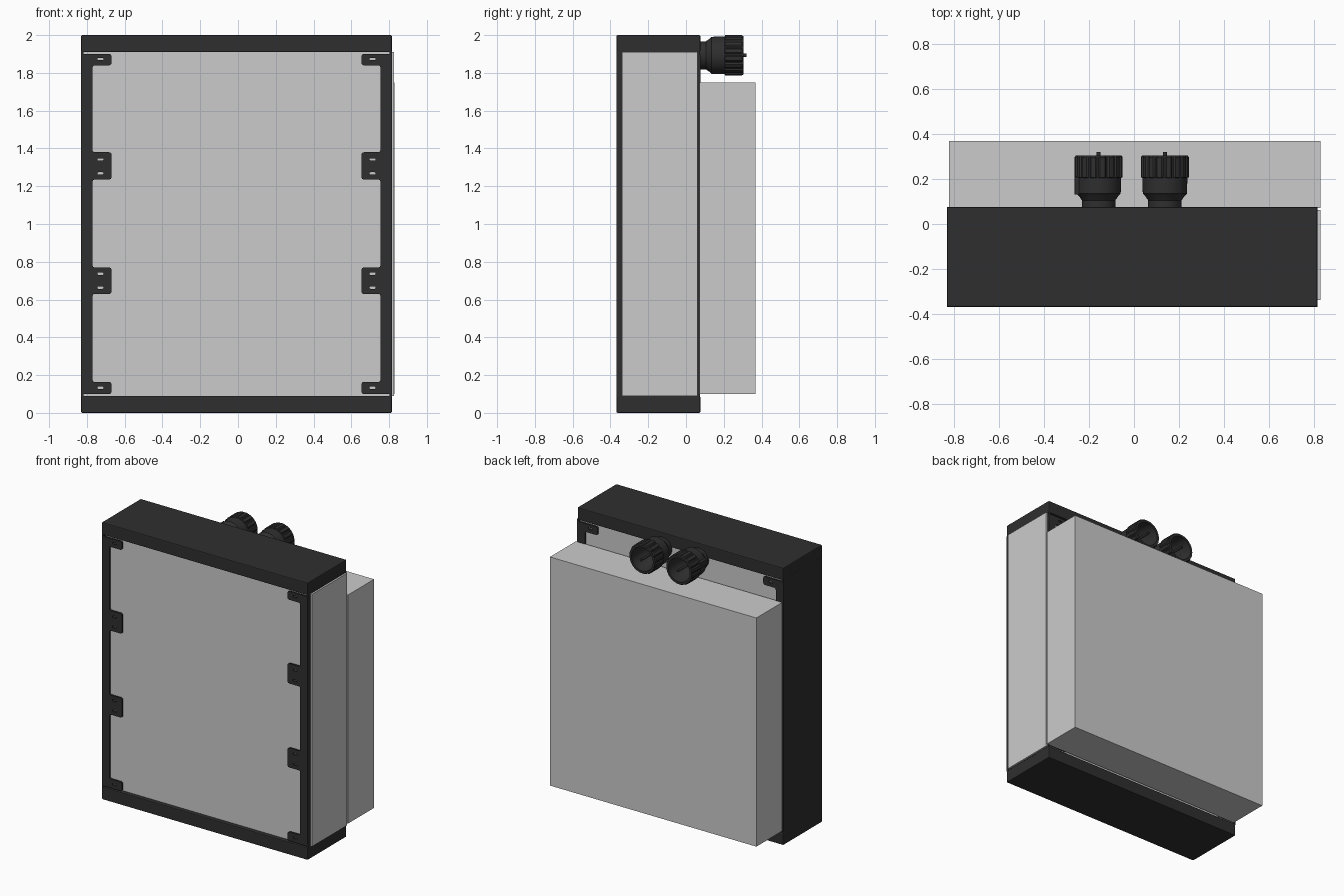
import bpy, bmesh, math
from mathutils import Vector, Matrix

if "Cube" in bpy.data.objects:
    bpy.data.objects.remove(bpy.data.objects["Cube"])

CX = -0.008                      # frame centre in x
HALF = 0.822                     # frame half width
Y0, Y1 = -0.368, 0.076           # frame front and back

dark = bpy.data.materials.new("dark_metal")
dark.diffuse_color = (0.028, 0.028, 0.028, 1)
dark.use_nodes = True
dark.node_tree.nodes["Principled BSDF"].inputs["Base Color"].default_value = dark.diffuse_color


def box(name, lo, hi, mat=None, bevel=0):
    bm = bmesh.new()
    bmesh.ops.create_cube(bm, size=1)
    lo, hi = Vector(lo), Vector(hi)
    for v in bm.verts:
        v.co = (lo + hi) / 2 + v.co * (hi - lo)
    me = bpy.data.meshes.new(name)
    bm.to_mesh(me)
    bm.free()
    ob = bpy.data.objects.new(name, me)
    bpy.context.collection.objects.link(ob)
    if mat:
        me.materials.append(mat)
    if bevel:
        m = ob.modifiers.new("bevel", 'BEVEL')
        m.width, m.segments = bevel, 2
    return ob


def rounded(pts, r, n=4):
    out = []
    for i, p in enumerate(pts):
        p = Vector(p)
        a, b = Vector(pts[i - 1]), Vector(pts[(i + 1) % len(pts)])
        p0, p1 = p + (a - p).normalized() * r, p + (b - p).normalized() * r
        for k in range(n + 1):
            t = k / n
            out.append(p0 * (1 - t) ** 2 + p * 2 * t * (1 - t) + p1 * t * t)
    return out


def plate(name, loops, y, thick):
    # flat plate with holes: first loop is the outline, the rest are cut-outs
    cu = bpy.data.curves.new(name, 'CURVE')
    cu.dimensions, cu.fill_mode, cu.extrude = '2D', 'BOTH', thick / 2
    for loop in loops:
        s = cu.splines.new('POLY')
        s.points.add(len(loop) - 1)
        for q, p in zip(s.points, loop):
            q.co = (p[0], p[1], 0, 1)
        s.use_cyclic_u = True
    cu.materials.append(dark)
    ob = bpy.data.objects.new(name, cu)
    bpy.context.collection.objects.link(ob)
    ob.rotation_euler.x = math.pi / 2
    ob.location.y = y
    bpy.ops.object.select_all(action='DESELECT')
    ob.select_set(True)
    bpy.context.view_layer.objects.active = ob
    bpy.ops.object.convert(target='MESH')


# Top and bottom channels
for name, z0, z1 in (("top_channel", 1.91, 2.0), ("bottom_channel", 0, 0.09)):
    box(name, (CX - HALF, Y0, z0), (CX + HALF, Y1, z1), dark, 0.006)

# Side rails: web plus slotted flanges at the front and the back
tabs = [(0.10, 0.164), (0.63, 0.77), (1.236, 1.38), (1.84, 1.90)]
slots = [0.133, 0.663, 0.737, 1.268, 1.342, 1.873]
strip, reach = 0.06, 0.16
outline = [(0, 0.10)]
for i, (z0, z1) in enumerate(tabs):
    if i:
        outline.append((strip, z0))
    outline += [(reach, z0), (reach, z1)]
    if i < len(tabs) - 1:
        outline.append((strip, z1))
outline.append((0, 1.90))
loops = [rounded(outline, 0.014)]
for z in slots:
    loops.append(rounded([(0.085, z - 0.006), (0.118, z - 0.006),
                          (0.118, z + 0.006), (0.085, z + 0.006)], 0.006))
for side, s in (("left", -1), ("right", 1)):
    xa, xb = sorted((CX + s * HALF, CX + s * (HALF - 0.012)))
    box(side + "_web", (xa, Y0 + 0.001, 0.085), (xb, Y1 - 0.001, 1.915), dark)
    placed = [[(CX + s * (HALF - u), z) for u, z in lp] for lp in loops]
    plate(side + "_front_flange", placed, Y0 + 0.007, 0.014)
    plate(side + "_back_flange", placed, Y1 - 0.006, 0.012)

# Grey volumes: inside the frame and behind it
box("inner_body", (-0.819, -0.338, 0.09), (0.827, 0.062, 1.91))
box("rear_body", (-0.82, 0.072, 0.10), (0.828, 0.369, 1.75))


# Round connectors with ribbed collars and open ends
def connector(name, x, z):
    lobes, per = 16, 6
    n = lobes * per
    prof = [(0, .07), (.074, .07), (.074, .105), (.088, .125), (.098, .135),
            (.1, .205), (.107, .207), (.107, .296), (.101, .304), (.085, .304),
            (.08, .2), (.05, .14), (.0, .14)]
    bm = bmesh.new()
    rings = []
    for k, (r, y) in enumerate(prof):
        if r == 0:
            rings.append([bm.verts.new((0, y, 0))] * n)
            continue
        ring = []
        for i in range(n):
            groove = k in (6, 7) and i % per < 2
            rr = 0.1 if groove else r
            a = math.tau * i / n
            ring.append(bm.verts.new((rr * math.cos(a), y, rr * math.sin(a))))
        rings.append(ring)
    for p, q in zip(rings, rings[1:]):
        for i in range(n):
            j = (i + 1) % n
            f = list(dict.fromkeys((p[i], p[j], q[j], q[i])))
            bm.faces.new(f)
    # centre pin
    bmesh.ops.create_cone(bm, cap_ends=True, segments=16, radius1=0.009,
                          radius2=0.009, depth=0.185,
                          matrix=Matrix.Translation((0, 0.2265, 0))
                          @ Matrix.Rotation(math.pi / 2, 4, 'X'))
    bmesh.ops.recalc_face_normals(bm, faces=bm.faces)
    me = bpy.data.meshes.new(name)
    bm.to_mesh(me)
    bm.free()
    me.materials.append(dark)
    ob = bpy.data.objects.new(name, me)
    bpy.context.collection.objects.link(ob)
    ob.location = (x, 0, z)
    bpy.ops.object.select_all(action='DESELECT')
    ob.select_set(True)
    bpy.context.view_layer.objects.active = ob
    bpy.ops.object.shade_smooth_by_angle(angle=math.radians(30))


connector("left_connector", -0.157, 1.893)
connector("right_connector", 0.137, 1.893)

# Small catch on the left connector
box("connector_catch", (-0.264, 0.13, 1.90), (-0.235, 0.21, 1.94), dark, 0.004)
